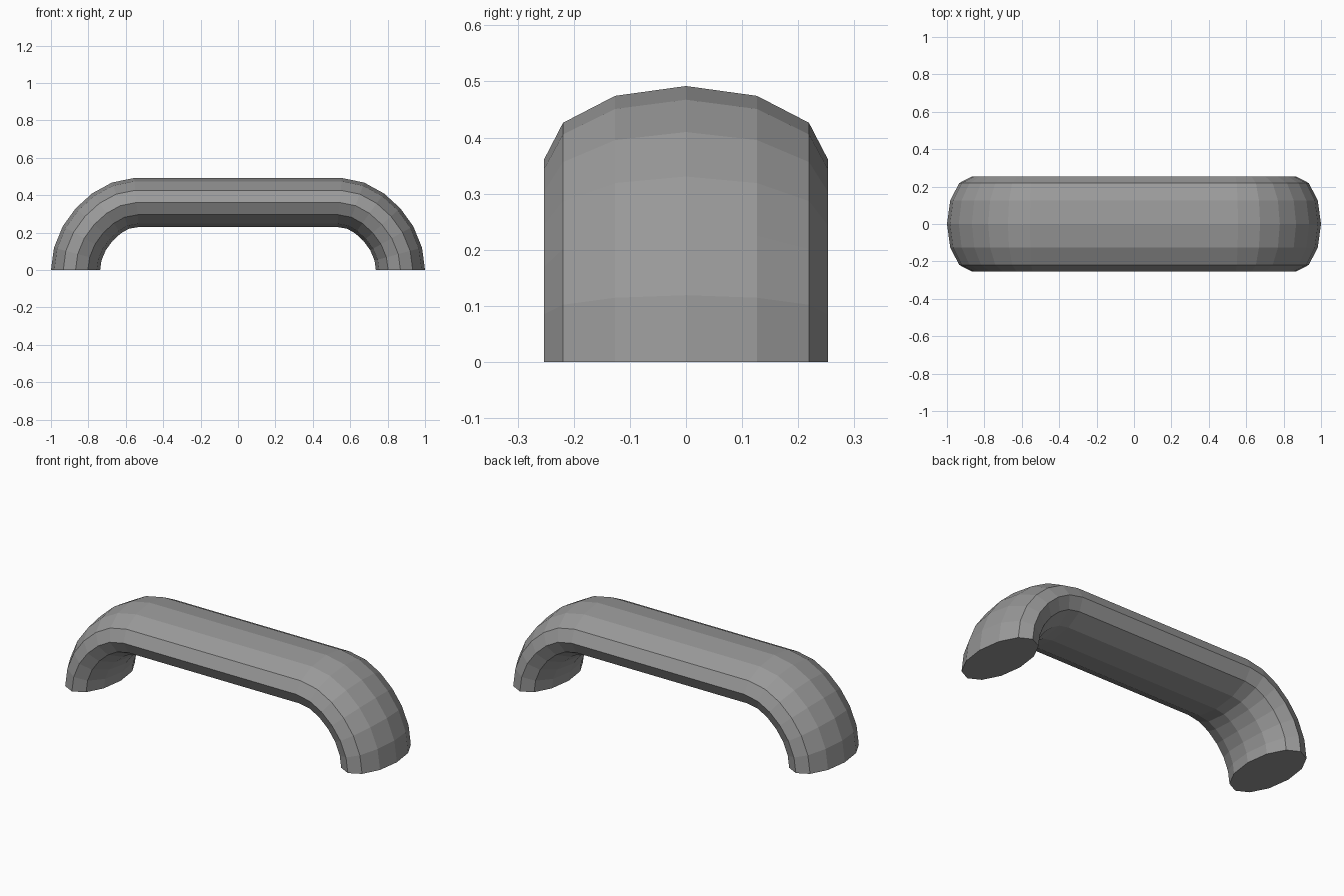
import bpy, bmesh, math
from mathutils import Vector

if "Cube" in bpy.data.objects:
    bpy.data.objects.remove(bpy.data.objects["Cube"])

SIDES, HALF_WIDTH, HALF_THICK = 12, 0.253, 0.1315

# centre path: right foot, bend, straight bar, mirrored left side
right = [(0.8685, 0), (0.857, 0.085), (0.822, 0.170), (0.769, 0.243),
         (0.703, 0.303), (0.629, 0.344), (0.543, 0.361)]
path = [Vector((x, 0, z)) for x, z in right]
path += [Vector((-x, 0, z)) for x, z in reversed(right)]
last = len(path) - 1

bm = bmesh.new()
rings = []
for i, p in enumerate(path):
    # outward normal of the bisecting section plane; feet stay level
    if i == 0:
        t = Vector((0, 0, 1))
    elif i == last:
        t = Vector((0, 0, -1))
    else:
        t = (p - path[i - 1]).normalized() + (path[i + 1] - p).normalized()
        t.normalize()
    out = Vector((t.z, 0, -t.x))
    if out.z < 0:  # keep the section's outer side facing away from the grip
        out = Vector((t.z, 0, abs(t.x)))
    ring = []
    for k in range(SIDES):
        a = 2 * math.pi * k / SIDES
        ring.append(bm.verts.new(p + out * HALF_THICK * math.cos(a)
                                 + Vector((0, HALF_WIDTH * math.sin(a), 0))))
    rings.append(ring)

# skin between sections
for a, b in zip(rings, rings[1:]):
    for k in range(SIDES):
        n = (k + 1) % SIDES
        bm.faces.new((a[k], a[n], b[n], b[k]))

# flat feet
bm.faces.new(rings[0])
bm.faces.new(rings[-1])
bmesh.ops.recalc_face_normals(bm, faces=bm.faces[:])

mesh = bpy.data.meshes.new("pull_handle")
bm.to_mesh(mesh)
bm.free()

# dark grey finish
grey = bpy.data.materials.new("dark_grey")
grey.diffuse_color = (0.32, 0.32, 0.32, 1)
grey.use_nodes = True
grey.node_tree.nodes["Principled BSDF"].inputs["Base Color"].default_value = grey.diffuse_color
mesh.materials.append(grey)
bpy.context.collection.objects.link(bpy.data.objects.new("pull_handle", mesh))
